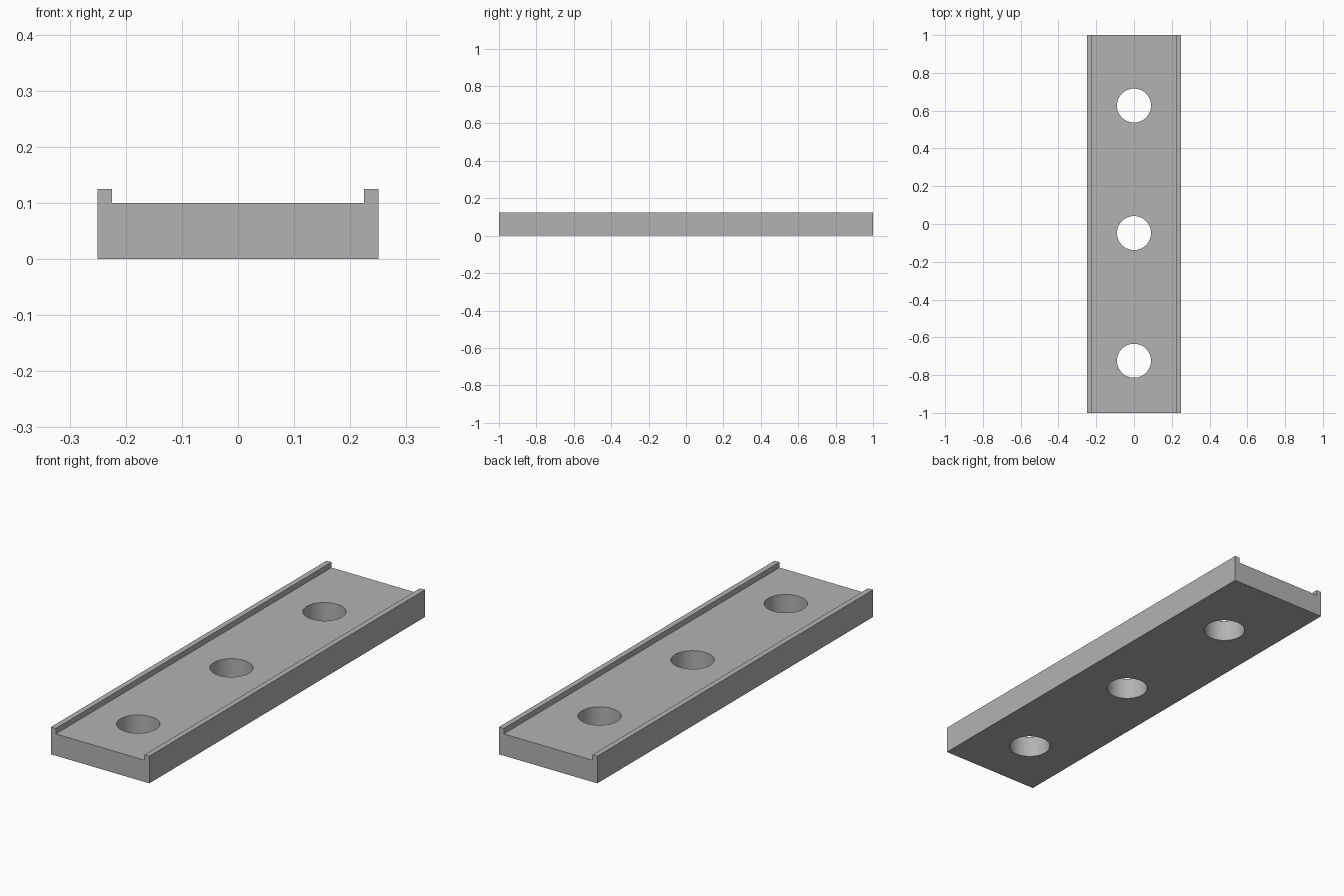
import bpy
import bmesh

cube = bpy.data.objects.get("Cube")
if cube:
    bpy.data.objects.remove(cube, do_unlink=True)

HALF_WIDTH, LIP_INNER = 0.25, 0.225
FLOOR, HEIGHT = 0.1, 0.125
HOLE_RADIUS = 0.09
HOLE_CENTRES = (-0.724, -0.048, 0.627)

# Plain grey material
grey = bpy.data.materials.new("plain_grey")
grey.use_nodes = True
colour = (0.45, 0.45, 0.45, 1)
grey.diffuse_color = colour
grey.node_tree.nodes["Principled BSDF"].inputs["Base Color"].default_value = colour


def mesh_object(name, bm):
    bmesh.ops.recalc_face_normals(bm, faces=bm.faces)
    mesh = bpy.data.meshes.new(name)
    bm.to_mesh(mesh)
    bm.free()
    mesh.materials.append(grey)
    obj = bpy.data.objects.new(name, mesh)
    bpy.context.collection.objects.link(obj)
    return obj


# Channel plate: half profile mirrored across the centre, extruded along its length
right_half = [(HALF_WIDTH, 0), (HALF_WIDTH, HEIGHT), (LIP_INNER, HEIGHT), (LIP_INNER, FLOOR)]
profile = right_half + [(-x, z) for x, z in reversed(right_half)]
bm = bmesh.new()
end = bm.faces.new([bm.verts.new((x, -1, z)) for x, z in profile])
extruded = bmesh.ops.extrude_face_region(bm, geom=[end])["geom"]
moved = [v for v in extruded if isinstance(v, bmesh.types.BMVert)]
bmesh.ops.translate(bm, verts=moved, vec=(0, 2, 0))
plate = mesh_object("channel_plate", bm)

# Three round holes through the floor
for y in HOLE_CENTRES:
    bm = bmesh.new()
    bmesh.ops.create_cone(bm, cap_ends=True, segments=64, radius1=HOLE_RADIUS,
                          radius2=HOLE_RADIUS, depth=1)
    bmesh.ops.translate(bm, verts=bm.verts, vec=(0, y, 0))
    cutter = mesh_object("hole_cutter", bm)
    cutter.hide_render = True
    cutter.hide_viewport = True
    cut = plate.modifiers.new("bolt_hole", "BOOLEAN")
    cut.operation = "DIFFERENCE"
    cut.solver = "EXACT"
    cut.object = cutter

# Apply the cuts and remove the cutters
bpy.context.view_layer.update()
evaluated = plate.evaluated_get(bpy.context.evaluated_depsgraph_get())
cut_mesh = bpy.data.meshes.new_from_object(evaluated)
cutters = [m.object for m in plate.modifiers]
plate.modifiers.clear()
plate.data = cut_mesh
for cutter in cutters:
    bpy.data.objects.remove(cutter, do_unlink=True)

# Smooth hole walls, sharp edges elsewhere
bpy.ops.object.select_all(action="DESELECT")
plate.select_set(True)
bpy.context.view_layer.objects.active = plate
bpy.ops.object.shade_smooth_by_angle()
